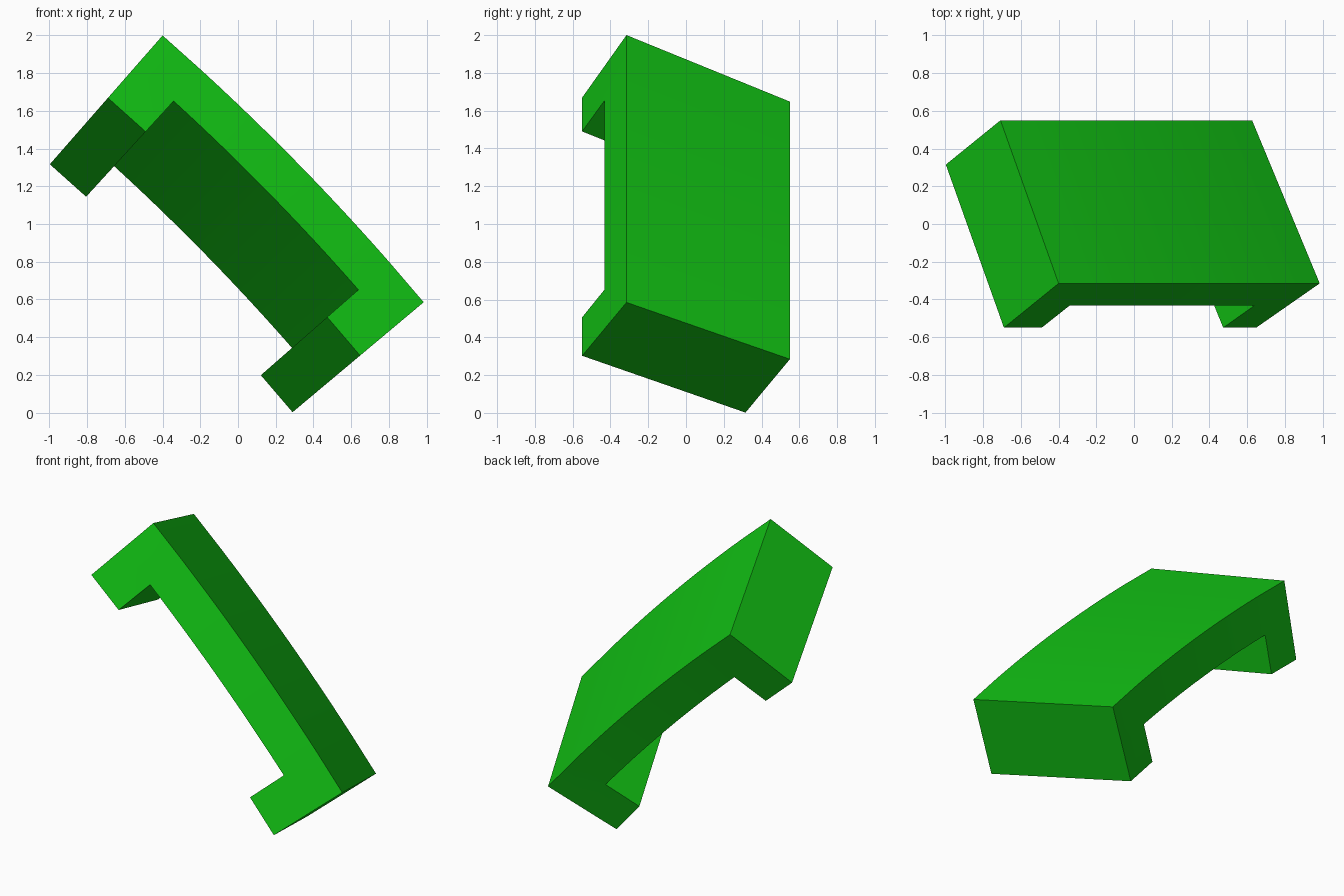
import bpy
import bmesh
import math
from mathutils import Vector

cube = bpy.data.objects.get("Cube")
if cube:
    bpy.data.objects.remove(cube, do_unlink=True)

# One flat green
GREEN = (0.006, 0.54, 0.007, 1.0)
mat = bpy.data.materials.new("bright green")
mat.use_nodes = True
mat.diffuse_color = GREEN
mat.node_tree.nodes["Principled BSDF"].inputs["Base Color"].default_value = GREEN

# Arc through the two outer front corners, bent about an axis along y
CORNER_A = Vector((-0.40, 0, 2.0))
CORNER_B = Vector((0.985, 0, 0.585))
SWEEP = 0.154                      # total bend in radians
chord = CORNER_B - CORNER_A
RADIUS = chord.length / (2 * math.sin(SWEEP / 2))
MID_ANGLE = math.atan2(chord.x, -chord.z)
middle = (CORNER_A + CORNER_B) / 2
CENTRE = middle - RADIUS * math.cos(SWEEP / 2) * Vector(
    (math.cos(MID_ANGLE), 0, math.sin(MID_ANGLE)))

# Tilted rectangular section, as (radial, y) steps
FRONT_Y = -0.315
DEPTH = (-0.44, -0.235)            # outer face to leg tips
WIDTH = (-0.468, 0.865)            # front side to back side
LEG = 0.278 / RADIUS               # leg thickness as an angle
STEPS = 12


def point(angle, depth, width):
    r = RADIUS + DEPTH[0] * depth + WIDTH[0] * width
    y = FRONT_Y + DEPTH[1] * depth + WIDTH[1] * width
    return CENTRE + Vector((r * math.cos(angle), y, r * math.sin(angle)))


# Stations along the arc: one cell per leg, the rest for the bar
start, end = MID_ANGLE + SWEEP / 2, MID_ANGLE - SWEEP / 2
inner = SWEEP - 2 * LEG
angles = [start] + [start - LEG - inner * i / STEPS for i in range(STEPS + 1)] + [end]
levels = (0.0, 0.5, 1.0)
last = len(angles) - 2


def filled(i, j):
    return 0 <= i <= last and (j == 0 or (j == 1 and i in (0, last)))


bm = bmesh.new()
verts = {}


def vert(i, j, k):
    key = (i, j, k)
    if key not in verts:
        verts[key] = bm.verts.new(point(angles[i], levels[j], k))
    return verts[key]


def face(*keys):
    bm.faces.new([vert(*k) for k in keys])


# Skin the filled cells: both sides, plus a wall wherever no neighbour follows
for i in range(last + 1):
    for j in (0, 1):
        if not filled(i, j):
            continue
        ring = [(i, j), (i + 1, j), (i + 1, j + 1), (i, j + 1)]
        for k in (0, 1):
            face(*[(a, b, k) for a, b in ring])
        neighbours = [(i, j - 1), (i + 1, j), (i, j + 1), (i - 1, j)]
        for n, cell in enumerate(neighbours):
            if not filled(*cell):
                p, q = ring[n], ring[(n + 1) % 4]
                face((*p, 0), (*q, 0), (*q, 1), (*p, 1))

bmesh.ops.recalc_face_normals(bm, faces=bm.faces)
mesh = bpy.data.meshes.new("curved_bracket")
bm.to_mesh(mesh)
bm.free()
mesh.materials.append(mat)
bracket = bpy.data.objects.new("curved_bracket", mesh)
bpy.context.collection.objects.link(bracket)

# Smooth the gentle bend, keep the corners sharp
bpy.ops.object.select_all(action='DESELECT')
bracket.select_set(True)
bpy.context.view_layer.objects.active = bracket
bpy.ops.object.shade_smooth_by_angle(angle=math.radians(30))
